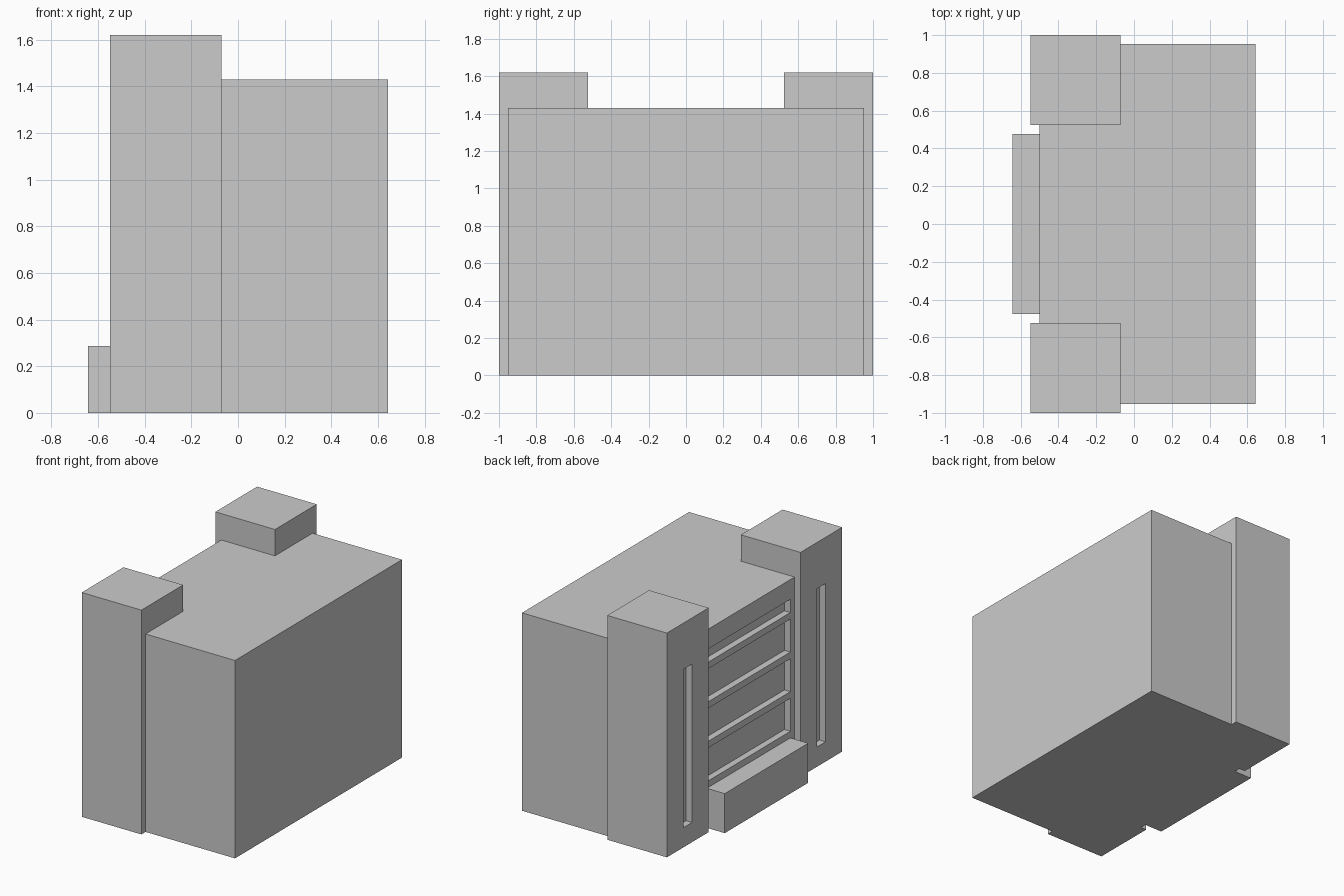
import bpy, bmesh
from mathutils import Matrix

if "Cube" in bpy.data.objects:
    bpy.data.objects.remove(bpy.data.objects["Cube"])

U = 2 / 42  # the whole model sits on a 42-step grid along y


def boxes(name, specs):
    """One object made of boxes; each spec is (x0, x1, y0, y1, z0, z1) in grid units."""
    bm = bmesh.new()
    for x0, x1, y0, y1, z0, z1 in specs:
        centre = Matrix.Translation(((x0 + x1) / 2 * U, (y0 + y1) / 2 * U, (z0 + z1) / 2 * U))
        size = Matrix.Diagonal(((x1 - x0) * U, (y1 - y0) * U, (z1 - z0) * U, 1))
        bmesh.ops.create_cube(bm, size=1, matrix=centre @ size)
    mesh = bpy.data.meshes.new(name)
    bm.to_mesh(mesh)
    bm.free()
    obj = bpy.data.objects.new(name, mesh)
    bpy.context.collection.objects.link(obj)
    return obj


def combine(target, tool, operation):
    """Apply a boolean and remove the helper object."""
    mod = target.modifiers.new(operation.lower(), 'BOOLEAN')
    mod.operation = operation
    mod.solver = 'EXACT'
    mod.object = tool
    bpy.context.view_layer.objects.active = target
    bpy.ops.object.modifier_apply(modifier=mod.name)
    bpy.data.objects.remove(tool)


def both_sides(x0, x1, y0, y1, z0, z1):
    """A box and its mirror image across y = 0."""
    return [(x0, x1, y0, y1, z0, z1), (x0, x1, -y1, -y0, z0, z1)]


# Main block
building = boxes("building", [(-10.5, 13.5, -20, 20, 0, 30)])

# Two corner towers and the entrance block, merged into the main block
towers = both_sides(-11.5, -1.5, 11, 21, 0, 34)
entrance = [(-13.5, -9.5, -10, 10, 0, 6)]
combine(building, boxes("towers_and_entrance", towers + entrance), 'UNION')

# Recessed window bands on the facade and a tall slot in each tower
bands = [(-12, -9.5, -10, 10, z, min(z + 5, 27)) for z in (7, 13, 19, 25)]
slots = both_sides(-12.5, -10.5, 15, 17, 3, 27)
combine(building, boxes("window_recesses", bands + slots), 'DIFFERENCE')
